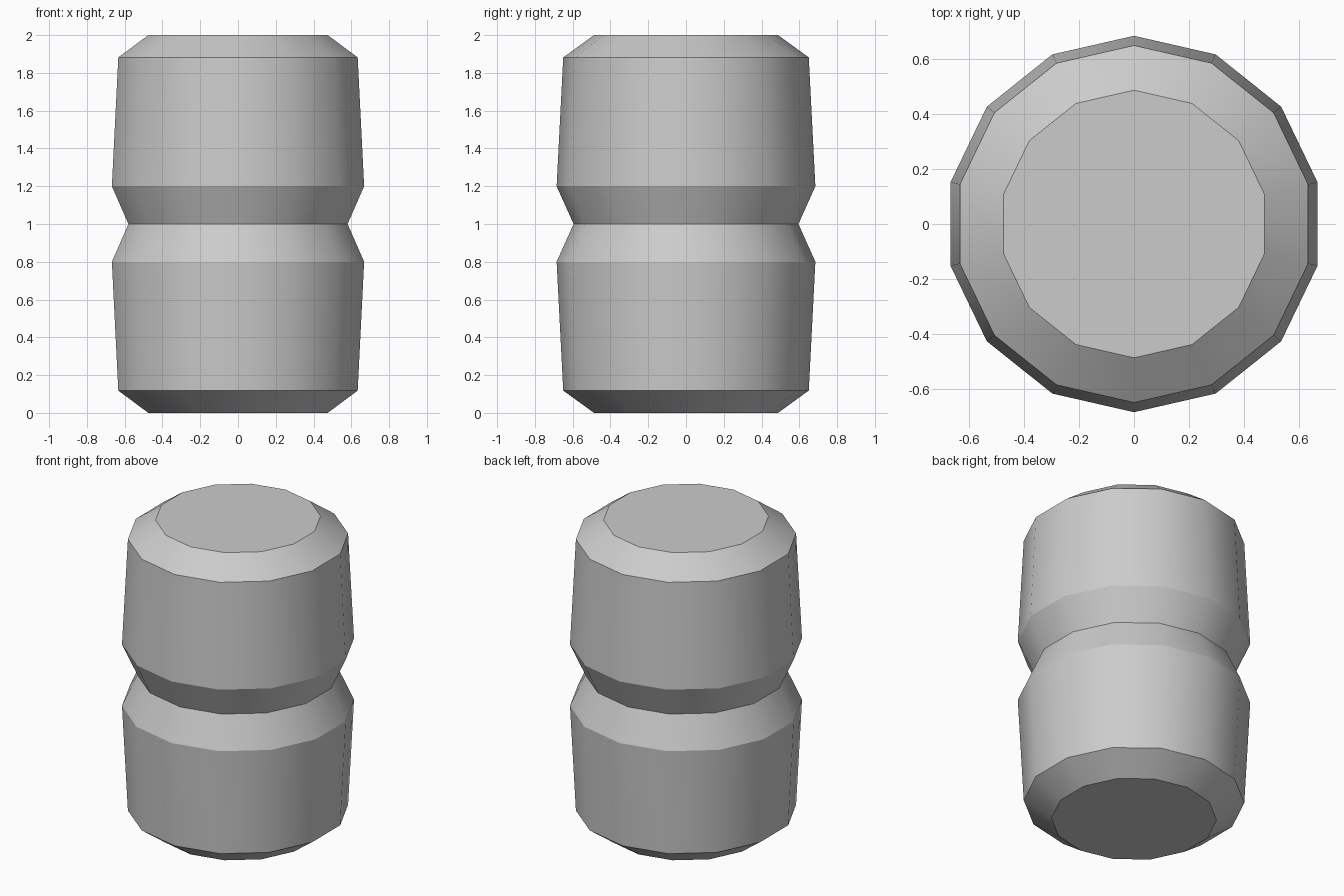
import bpy, bmesh
from math import pi, cos, sin

cube = bpy.data.objects.get("Cube")
if cube:
    bpy.data.objects.remove(cube, do_unlink=True)

SIDES = 14

# Plain grey material
grey = bpy.data.materials.new("light_grey")
grey.use_nodes = True
colour = (0.6, 0.6, 0.6, 1)
grey.diffuse_color = colour
grey.node_tree.nodes["Principled BSDF"].inputs["Base Color"].default_value = colour

# Half profile as (radius, height), mirrored about the waist
half = [(0.487, 0), (0.65, 0.118), (0.685, 0.8), (0.595, 1)]
profile = half + [(r, 2 - z) for r, z in reversed(half[:-1])]

# Lathe the profile into rings, bridge them and cap both ends
bm = bmesh.new()
rings = []
for r, z in profile:
    angles = [pi / 2 + 2 * pi * i / SIDES for i in range(SIDES)]
    rings.append([bm.verts.new((r * cos(a), r * sin(a), z)) for a in angles])
for low, high in zip(rings, rings[1:]):
    for i in range(SIDES):
        j = (i + 1) % SIDES
        bm.faces.new((low[i], low[j], high[j], high[i]))
bm.faces.new(rings[0][::-1])
bm.faces.new(rings[-1])

# Smooth around the body, crisp along every ring
for face in bm.faces:
    face.smooth = True
for ring in rings:
    for i in range(SIDES):
        bm.edges.get((ring[i - 1], ring[i])).smooth = False

mesh = bpy.data.meshes.new("waisted_barrel")
bm.to_mesh(mesh)
bm.free()
mesh.materials.append(grey)
barrel = bpy.data.objects.new("waisted_barrel", mesh)
bpy.context.collection.objects.link(barrel)
